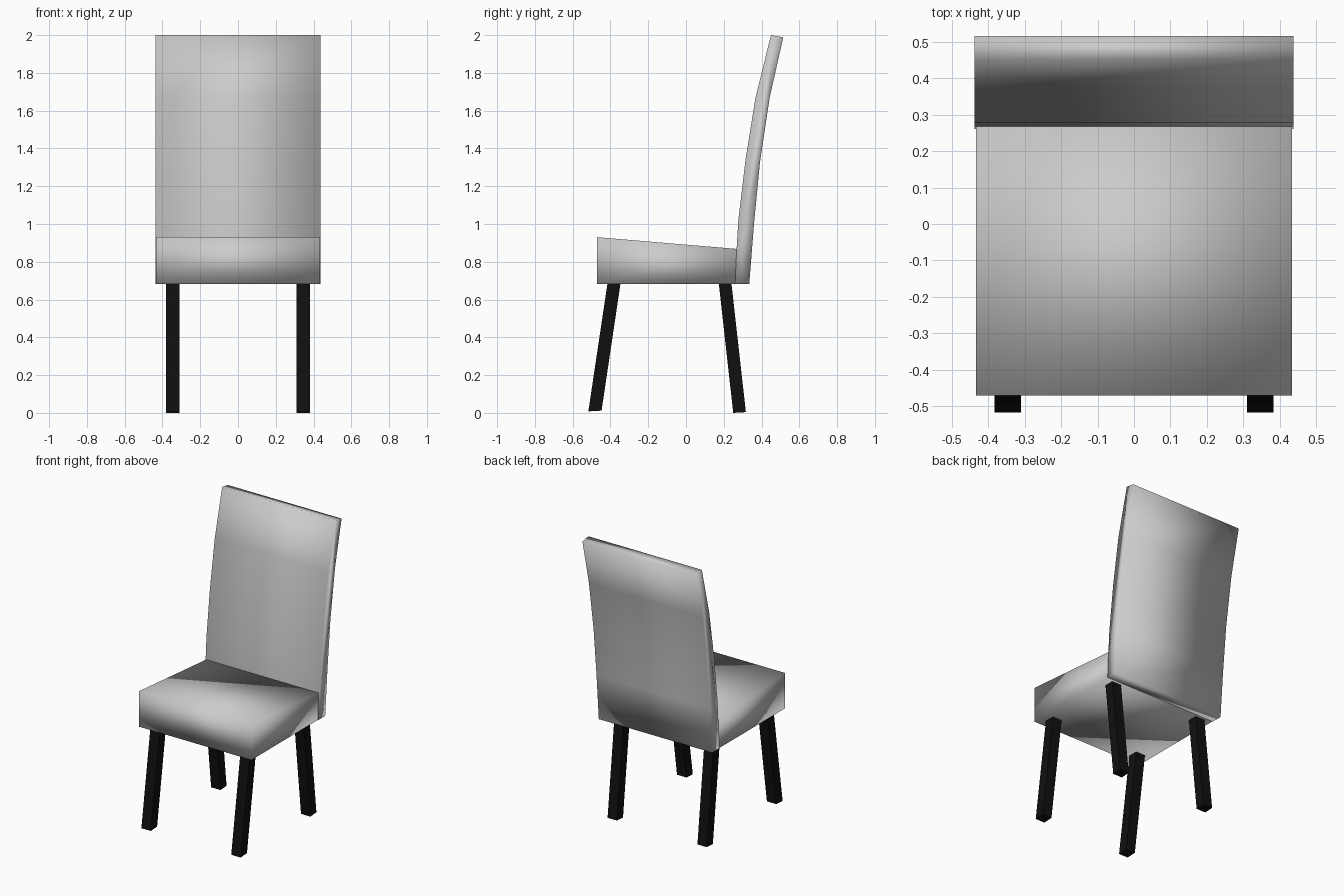
import bpy
import bmesh

if "Cube" in bpy.data.objects:
    bpy.data.objects.remove(bpy.data.objects["Cube"])


def side_prism(name, profile, x0, x1, smooth=False):
    """Extrude a (y, z) side profile along x."""
    bm = bmesh.new()
    face = bm.faces.new([bm.verts.new((x0, y, z)) for y, z in profile])
    ext = bmesh.ops.extrude_face_region(bm, geom=[face])
    moved = [g for g in ext["geom"] if isinstance(g, bmesh.types.BMVert)]
    bmesh.ops.translate(bm, verts=moved, vec=(x1 - x0, 0, 0))
    bmesh.ops.recalc_face_normals(bm, faces=bm.faces)
    for f in bm.faces:
        f.smooth = smooth
    mesh = bpy.data.meshes.new(name)
    bm.to_mesh(mesh)
    bm.free()
    obj = bpy.data.objects.new(name, mesh)
    bpy.context.collection.objects.link(obj)
    return obj


# Seat cushion: wedge, higher at the front, softly shaded all over
side_prism("seat", [(-0.47, 0.683), (-0.47, 0.93), (0.27, 0.868), (0.26, 0.683)],
           -0.433, 0.433, smooth=True)

# Curved backrest
front = [(0.26, 0.683), (0.268, 0.87), (0.277, 1.02), (0.315, 1.34), (0.368, 1.67), (0.45, 2.0)]
rear = [(0.515, 1.988), (0.443, 1.67), (0.392, 1.33), (0.36, 1.0), (0.335, 0.683)]
side_prism("backrest", front + rear, -0.437, 0.437, smooth=True)

# Splayed legs, mirrored left and right
black = bpy.data.materials.new("black_wood")
black.diffuse_color = (0.005, 0.005, 0.005, 1)
black.use_nodes = True
black.node_tree.nodes["Principled BSDF"].inputs["Base Color"].default_value = black.diffuse_color
legs = {
    "front_leg": [(-0.517, 0.008), (-0.447, 0.012), (-0.346, 0.69), (-0.415, 0.69)],
    "back_leg": [(0.25, 0.0), (0.317, 0.004), (0.24, 0.69), (0.173, 0.69)],
}
for name, profile in legs.items():
    for label, side in (("left", -1), ("right", 1)):
        leg = side_prism(f"{name}_{label}", profile, side * 0.31, side * 0.382)
        leg.data.materials.append(black)
